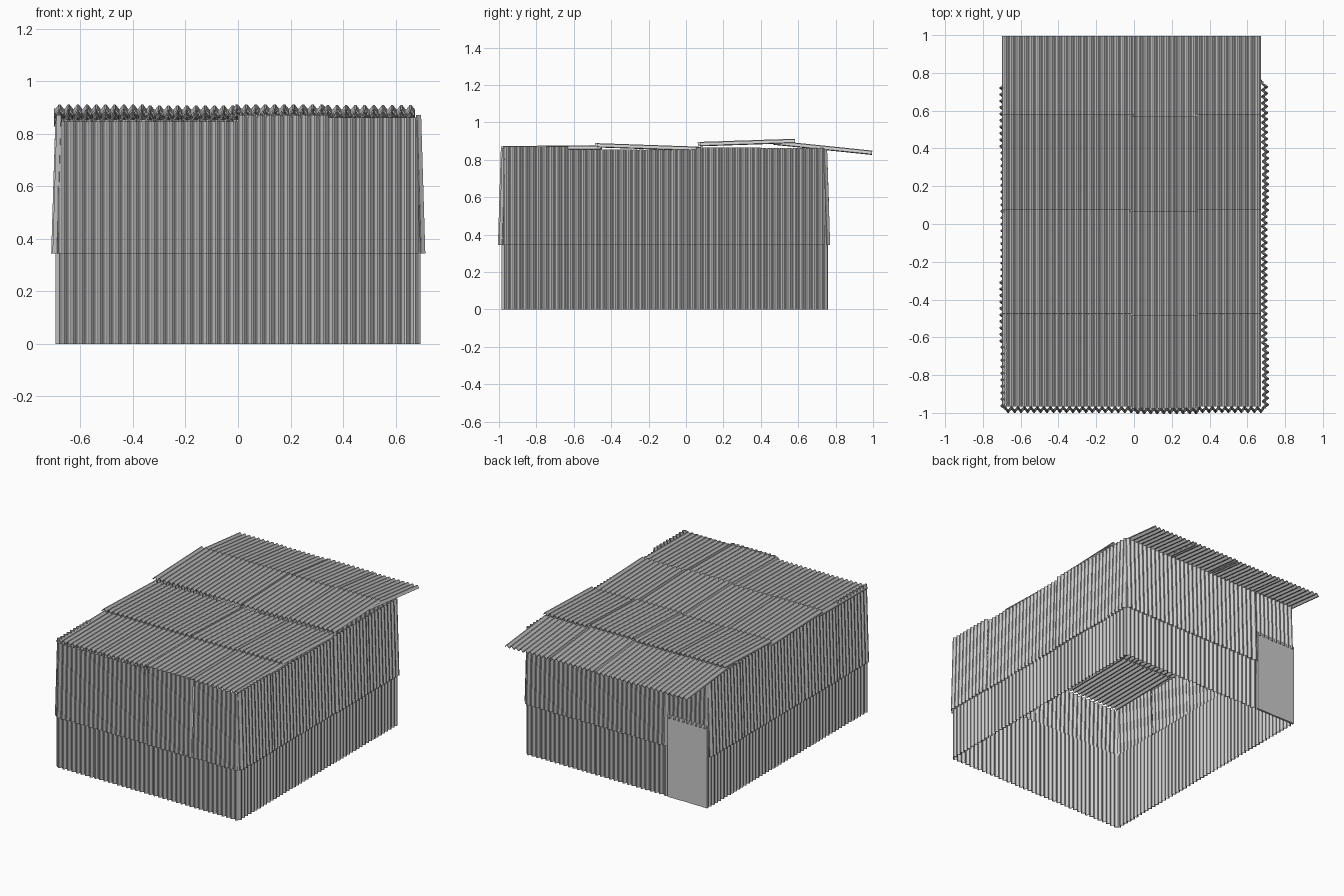
import bpy, bmesh
from mathutils import Vector as V

if "Cube" in bpy.data.objects:
    bpy.data.objects.remove(bpy.data.objects["Cube"])

PITCH, AMP, THICK = 0.0345, 0.0078, 0.004

# weathered dark metal
METAL = bpy.data.materials.new("dark_metal")
METAL.diffuse_color = (0.53, 0.53, 0.53, 1)
METAL.use_nodes = True
METAL.node_tree.nodes["Principled BSDF"].inputs["Base Color"].default_value = METAL.diffuse_color


def make_object(name, bm):
    mesh = bpy.data.meshes.new(name)
    bm.to_mesh(mesh)
    bm.free()
    mesh.materials.append(METAL)
    ob = bpy.data.objects.new(name, mesh)
    bpy.context.collection.objects.link(ob)
    return ob


def sheet(name, start, across, length):
    """Corrugated sheet: ridges run along 'length', waves along 'across'."""
    start, across, length = V(start), V(across), V(length)
    n = across.cross(length).normalized()
    waves = max(1, round(across.length / PITCH))
    # one wave: narrow flat valley, slope, narrow flat ridge, slope
    wave = [(0, -1), (0.16, -1), (0.5, 1), (0.66, 1)]
    profile = [(w + t, h) for w in range(waves) for t, h in wave] + [(waves, -1)]
    bm = bmesh.new()
    prev = None
    for t, h in profile:
        p = start + across * (t / waves) + n * (AMP * h)
        row = (bm.verts.new(p), bm.verts.new(p + length))
        if prev:
            bm.faces.new((prev[0], row[0], row[1], prev[1]))
        prev = row
    ob = make_object(name, bm)
    mod = ob.modifiers.new("thickness", "SOLIDIFY")
    mod.thickness, mod.offset = THICK, 0
    return ob


def box(name, lo, hi):
    lo, hi = V(lo), V(hi)
    bm = bmesh.new()
    bmesh.ops.create_cube(bm, size=1)
    for v in bm.verts:
        v.co = (lo + hi) / 2 + V(a * b for a, b in zip(v.co, hi - lo))
    return make_object(name, bm)


LAP, LOW_TOP = 0.345, 0.525


def wall_column(name, a, b, out, top, shift, lap=LAP, low=True):
    """Upright lower sheet with an upper sheet lapped over it, leaning out at its foot."""
    a, b, out = V(a), V(b), V(out)
    if low:
        sheet(name + "_lower_sheet", a, b - a, (0, 0, LOW_TOP))
    lean = 0.014 * (top - lap) / (top - LAP)
    foot = out * (lean + shift) + V((0, 0, lap))
    sheet(name + "_upper_sheet", a + foot, b - a, V((0, 0, top - lap)) - out * (lean + 0.002))


# front wall
XW, YF, YB = 0.686, -0.976, 0.747
xs = [-XW + 2 * XW * i / 4 for i in range(5)]
for i, top in enumerate((0.848, 0.848, 0.872, 0.862)):
    wall_column("front_wall_%d" % (i + 1), (xs[i], YF, 0), (xs[i + 1], YF, 0),
                (0, -1, 0), top, 0.006 if i == 2 else 0)

# back wall, with a doorway at the -x end
DOOR_X, DOOR_H, BACK_TOP = -0.39, 0.56, 0.855
wall_column("back_over_door", (DOOR_X, YB, 0), (xs[0], YB, 0), (0, 1, 0), BACK_TOP, 0,
            lap=DOOR_H - 0.02, low=False)
wall_column("back_beside_door", (xs[1], YB, 0), (DOOR_X, YB, 0), (0, 1, 0), BACK_TOP, 0)
for i in (1, 2, 3):
    wall_column("back_wall_%d" % (i + 1), (xs[i + 1], YB, 0), (xs[i], YB, 0),
                (0, 1, 0), BACK_TOP, 0)

# side walls
ys = [YF + (YB - 0.007 - YF) * i / 5 for i in range(6)]
for i, top in enumerate((0.872, 0.856, 0.854, 0.866, 0.862)):
    wall_column("right_wall_%d" % (i + 1), (XW, ys[i], 0), (XW, ys[i + 1], 0),
                (1, 0, 0), top, (0.004, -0.003, -0.003, 0.004, -0.001)[i])
    wall_column("left_wall_%d" % (i + 1), (-XW, ys[i + 1], 0), (-XW, ys[i], 0),
                (-1, 0, 0), top, 0.002 if i in (1, 4) else -0.003)

# plank door
edges = (-0.692, -0.555, -0.50, DOOR_X)
for i in range(3):
    box("door_plank_%d" % (i + 1), (edges[i] + 0.001, 0.744, 0),
        (edges[i + 1] - 0.001, 0.758 - 0.002 * (i % 2), DOOR_H))

# roof: rows of (y start, z start, y end, z end), columns of (x start, x end)
rows = [(-0.965, 0.858, -0.45, 0.863),
        (-0.475, 0.876, 0.08, 0.857),
        (0.075, 0.882, 0.582, 0.899),
        (0.47, 0.89, 0.995, 0.836)]
cols = [(-0.70, -0.35), (-0.355, -0.005), (-0.025, 0.335), (0.322, 0.672)]
for r, (y0, z0, y1, z1) in enumerate(rows):
    for c, (x0, x1) in enumerate(cols):
        dy = -0.012 if c == 2 and r < 3 else 0
        dz = (0.003, 0, 0.004, 0.001)[c] if r else (0, 0, 0.006, 0.003)[c]
        sheet("roof_row_%d_sheet_%d" % (r + 1, c + 1), (x0, y0 + dy, z0 + dz),
              (x1 - x0, 0, 0), (0, y1 - y0, z1 - z0))
